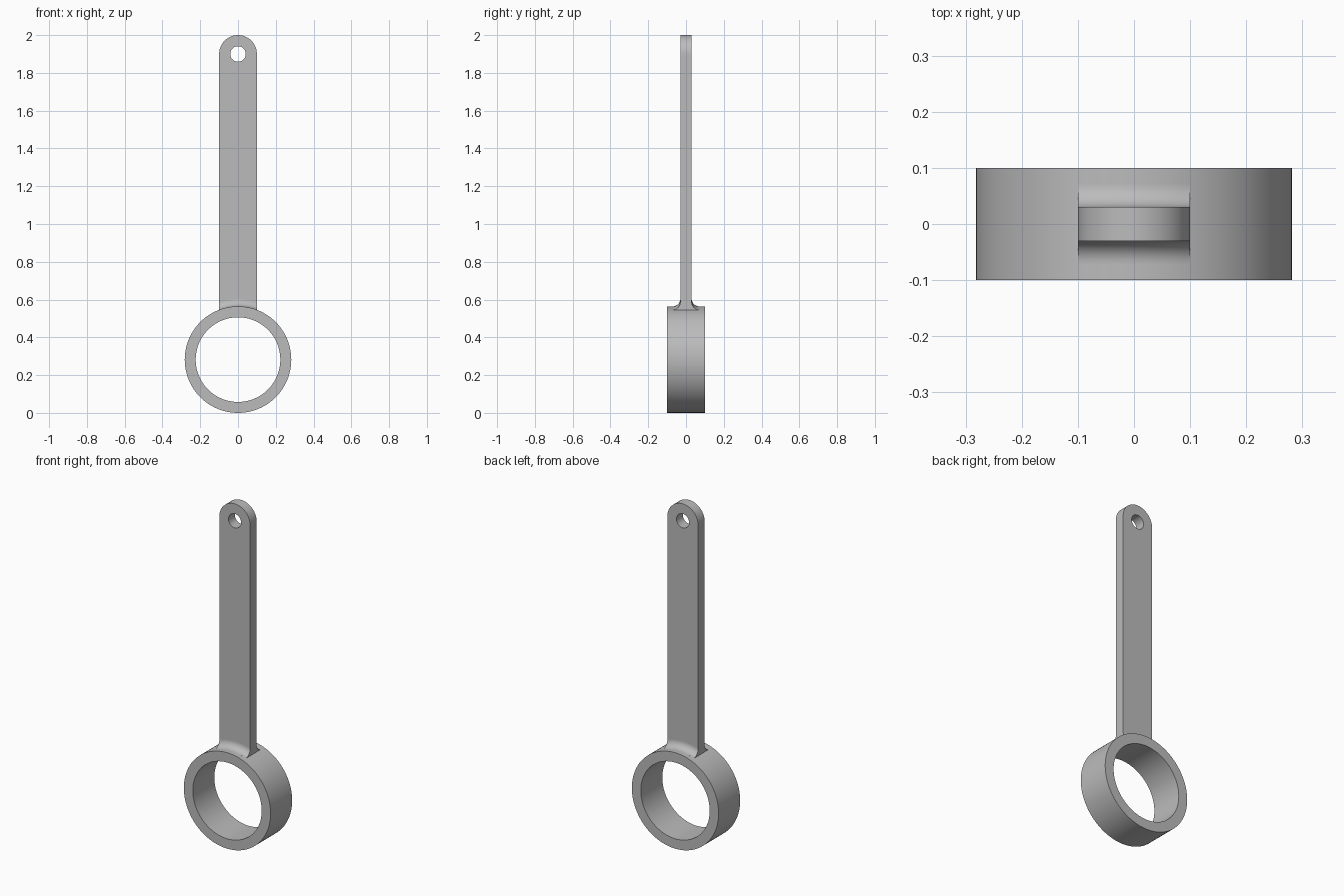
import bpy, bmesh
from math import sin, cos, pi, sqrt, radians

cube = bpy.data.objects.get("Cube")
if cube:
    bpy.data.objects.remove(cube, do_unlink=True)

grey = bpy.data.materials.new("plain grey")
grey.use_nodes = True
colour = (0.5, 0.5, 0.5, 1)
grey.diffuse_color = colour
grey.node_tree.nodes["Principled BSDF"].inputs["Base Color"].default_value = colour

RING_R, BORE_R, RING_Y = 0.282, 0.224, 0.1
HALF_W, HALF_T, EYE_Z, EYE_R = 0.1, 0.03, 1.9, 0.041
FOOT_Z, FILLET = 0.53, 0.04


def loft(name, loops, wrap):
    """Skin closed loops of points; either wrap round or cap the two ends."""
    bm = bmesh.new()
    rows = [[bm.verts.new(p) for p in loop] for loop in loops]
    n = len(rows[0])
    for a, b in zip(rows, rows[1:] + rows[:1] if wrap else rows[1:]):
        for i in range(n):
            j = (i + 1) % n
            bm.faces.new((a[i], a[j], b[j], b[i]))
    if not wrap:
        bm.faces.new(rows[0])
        bm.faces.new(rows[-1])
    bmesh.ops.recalc_face_normals(bm, faces=bm.faces)
    mesh = bpy.data.meshes.new(name)
    bm.to_mesh(mesh)
    bm.free()
    mesh.materials.append(grey)
    obj = bpy.data.objects.new(name, mesh)
    bpy.context.collection.objects.link(obj)
    bpy.ops.object.select_all(action='DESELECT')
    obj.select_set(True)
    bpy.context.view_layer.objects.active = obj
    bpy.ops.object.shade_smooth_by_angle(angle=radians(30))
    return obj


def circle(r, y, z, n):
    return [(r * cos(2 * pi * i / n), y, z + r * sin(2 * pi * i / n)) for i in range(n)]


def bar_outline(y, n):
    """Round top, straight sides, flat foot; points match the eye by angle."""
    pts = []
    for i in range(n):
        c, s = cos(2 * pi * i / n), sin(2 * pi * i / n)
        m = 1 if s >= 0 else max(abs(c), abs(s))
        at_foot = s < 0 and abs(s) > abs(c) - 1e-6
        pts.append((HALF_W * c / m, y, FOOT_Z if at_foot else EYE_Z + HALF_W * s / m))
    return pts


# Ring with a through bore
N = 128
loft("ring", [circle(RING_R, -RING_Y, RING_R, N), circle(RING_R, RING_Y, RING_R, N),
              circle(BORE_R, RING_Y, RING_R, N), circle(BORE_R, -RING_Y, RING_R, N)], True)

# Flat handle with a hanging eye
M = 64
loft("handle", [bar_outline(-HALF_T, M), bar_outline(HALF_T, M),
                circle(EYE_R, HALF_T, EYE_Z, M), circle(EYE_R, -HALF_T, EYE_Z, M)], True)

# Concave fillets blending the handle into the ring, front and back
for side, name in ((-1, "front_fillet"), (1, "back_fillet")):
    profile = [(RING_R + FILLET * (1 - sin(t)), HALF_T + FILLET * (1 - cos(t)))
               for t in [pi / 2 * i / 12 for i in range(13)]]
    inner = RING_R - 0.01
    profile += [(inner, HALF_T + FILLET), (inner, HALF_T - 0.01),
                (RING_R + FILLET, HALF_T - 0.01)]
    columns = [HALF_W * (i / 10 - 1) for i in range(21)]
    loft(name, [[(x, side * y, RING_R + sqrt(r * r - x * x)) for r, y in profile]
                for x in columns], False)
